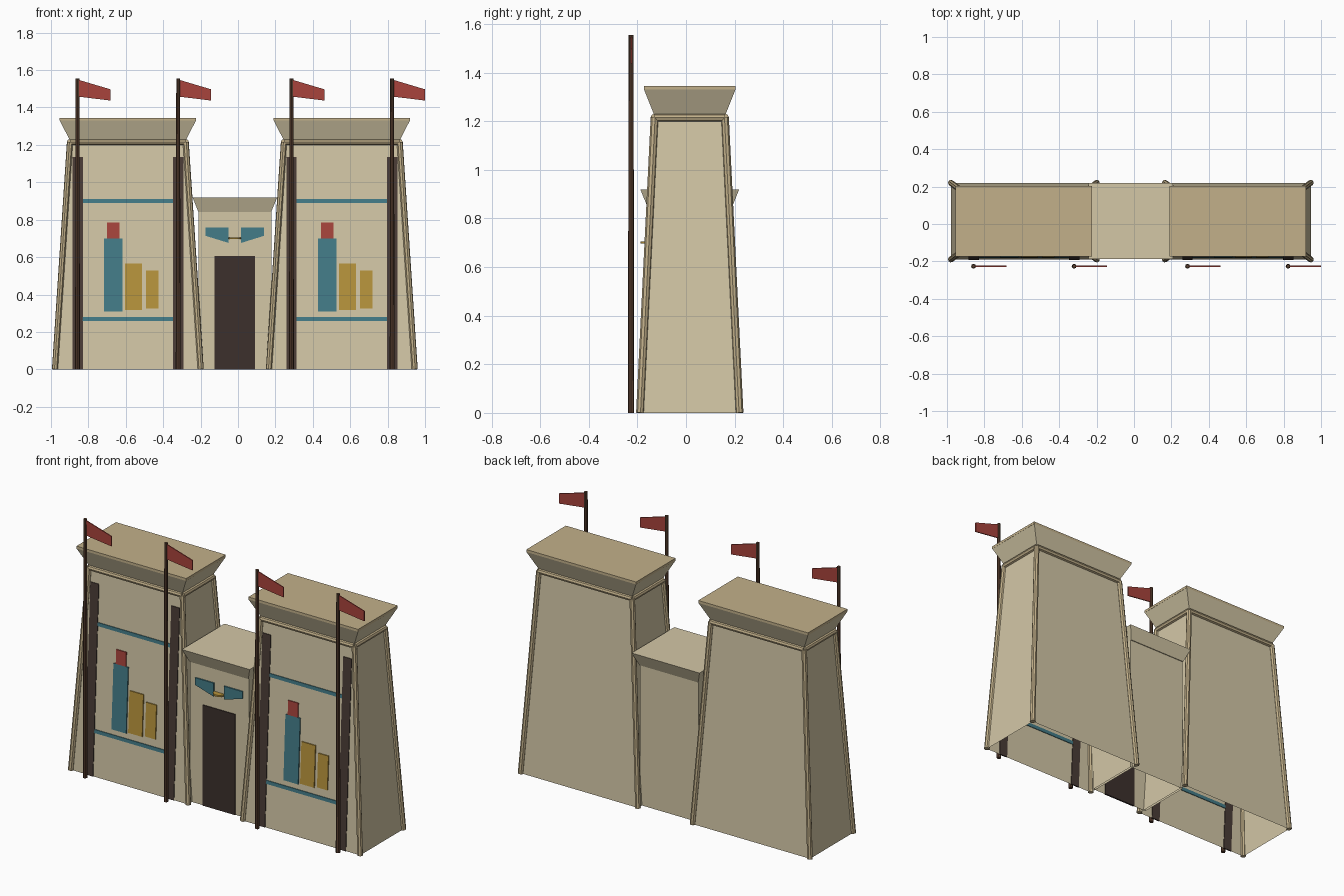
import bpy, bmesh
from mathutils import Vector

if "Cube" in bpy.data.objects:
    bpy.data.objects.remove(bpy.data.objects["Cube"])

CX, CY = -0.017, 0.0155          # centre of the masonry (flags shift the overall box)
TOWER_H = 1.215


def material(name, hexcode):
    def lin(c):
        return c / 12.92 if c <= 0.04045 else ((c + 0.055) / 1.055) ** 2.4
    m = bpy.data.materials.new(name)
    m.diffuse_color = [lin(int(hexcode[i:i + 2], 16) / 255) for i in (0, 2, 4)] + [1]
    m.use_nodes = True
    m.node_tree.nodes["Principled BSDF"].inputs["Base Color"].default_value = m.diffuse_color
    return m


STONE = material("sandstone", "D3C7A6")
TRIM = material("trim_stone", "C2B08A")
DARK = material("dark_recess", "4A3C36")
DOOR = material("door_dark", "3C302C")
WOOD = material("pole_wood", "5A4030")
TEAL = material("teal_paint", "437C88")
GOLD = material("gold_paint", "B8943C")
RED = material("red_paint", "A8443C")


def finish(name, bm, mat):
    bmesh.ops.recalc_face_normals(bm, faces=bm.faces)
    me = bpy.data.meshes.new(name)
    bm.to_mesh(me)
    bm.free()
    me.materials.append(mat)
    ob = bpy.data.objects.new(name, me)
    bpy.context.collection.objects.link(ob)
    return ob


def loft(name, mat, rings, open_bottom=False):
    """Stack of rectangles (z, x0, x1, y0, y1) joined into a solid."""
    bm = bmesh.new()
    loops = [[bm.verts.new(p) for p in ((a, c, z), (b, c, z), (b, d, z), (a, d, z))]
             for z, a, b, c, d in rings]
    for lo, hi in zip(loops, loops[1:]):
        for i in range(4):
            j = (i + 1) % 4
            bm.faces.new((lo[i], lo[j], hi[j], hi[i]))
    bm.faces.new(loops[-1])
    if not open_bottom:
        bm.faces.new(loops[0][::-1])
    return finish(name, bm, mat)


def around(cx, z, hx, hy):
    return (z, cx - hx, cx + hx, CY - hy, CY + hy)


def rod(name, mat, p, q, r0, r1=None, sides=8):
    p, q = Vector(p), Vector(q)
    bm = bmesh.new()
    bmesh.ops.create_cone(bm, cap_ends=True, segments=sides, radius1=r0,
                          radius2=r0 if r1 is None else r1, depth=(q - p).length)
    bm.transform((q - p).to_track_quat('Z', 'Y').to_matrix().to_4x4())
    bmesh.ops.translate(bm, verts=bm.verts, vec=(p + q) / 2)
    return finish(name, bm, mat)


def plate(name, mat, pts, y0, y1):
    """Outline in x, z extruded along y."""
    bm = bmesh.new()
    a = [bm.verts.new((x, y0, z)) for x, z in pts]
    b = [bm.verts.new((x, y1, z)) for x, z in pts]
    bm.faces.new(a)
    bm.faces.new(b[::-1])
    for i in range(len(a)):
        j = (i + 1) % len(a)
        bm.faces.new((a[i], b[i], b[j], a[j]))
    return finish(name, bm, mat)


def half(z):
    """Half width and half depth of the battered tower at height z."""
    t = z / TOWER_H
    return 0.39 - 0.08 * t, 0.205 - 0.06 * t


def panel(name, mat, x0, x1, z0, z1, t=0.004):
    """Thin slab lying on the sloping tower front."""
    rings = []
    for z in (z0, z1):
        y = CY - half(z)[1]
        rings.append((z, x0, x1, y - t, y + 0.004))
    loft(name, mat, rings)


for side, cx in (("left", CX - 0.572), ("right", CX + 0.572)):
    # Battered tower body, open underneath
    loft(side + "_tower", STONE, [around(cx, 0, *half(0)),
                                  around(cx, TOWER_H, *half(TOWER_H))], True)
    # Corner and top roll mouldings
    corners = ((-1, -1), (1, -1), (1, 1), (-1, 1))

    def corner(i, z):
        sx, sy = corners[i % 4]
        hx, hy = half(z)
        return (cx + sx * hx, CY + sy * hy, z)
    for i in range(4):
        rod(f"{side}_corner_roll_{i}", TRIM, corner(i, 0), corner(i, TOWER_H), 0.016)
        rod(f"{side}_top_roll_{i}", TRIM, corner(i, TOWER_H), corner(i + 1, TOWER_H), 0.016)
    # Flared cornice and cap
    loft(side + "_cornice", STONE, [around(cx, 1.225, 0.31, 0.146),
                                    around(cx, 1.33, 0.364, 0.188)])
    loft(side + "_cornice_cap", TRIM, [around(cx, 1.33, 0.365, 0.188),
                                       around(cx, 1.345, 0.365, 0.188)])
    # Flag recesses, poles and pennants
    for k, dx in enumerate((-0.269, 0.269)):
        x = cx + dx
        panel(f"{side}_recess_{k}", DARK, x - 0.028, x + 0.028, 0, 1.135)
        rod(f"{side}_flagpole_{k}", WOOD, (x, -0.226, 0), (x, -0.226, 1.555), 0.013, 0.010)
        plate(f"{side}_pennant_{k}", RED,
              [(x + 0.005, 1.548), (x + 0.176, 1.497), (x + 0.176, 1.437), (x + 0.005, 1.458)],
              -0.229, -0.223)
    # Painted bands and relief figures
    for k, z in enumerate((0.268, 0.899)):
        panel(f"{side}_band_{k}", TEAL, cx - 0.242, cx + 0.242, z - 0.0105, z + 0.0105)
    for n, mat, a, b, z0, z1 in (("large_figure", TEAL, -0.127, -0.029, 0.31, 0.70),
                                 ("figure_crown", RED, -0.112, -0.045, 0.70, 0.785),
                                 ("middle_figure", GOLD, -0.016, 0.077, 0.318, 0.567),
                                 ("small_figure", GOLD, 0.096, 0.165, 0.326, 0.528)):
        panel(f"{side}_{n}", mat, cx + a, cx + b, z0, z1, 0.006)

# Gateway between the towers
loft("gate_body", STONE, [around(CX, 0, 0.195, 0.167), around(CX, 0.85, 0.195, 0.167)], True)
loft("gate_cornice", STONE, [around(CX, 0.842, 0.195, 0.172), around(CX, 0.919, 0.226, 0.203)])
front = CY - 0.167
plate("doorway", DOOR, [(CX - 0.108, 0), (CX + 0.108, 0), (CX + 0.108, 0.605), (CX - 0.108, 0.605)],
      front - 0.005, front + 0.005)

# Winged disc above the door
rod("sun_disc", GOLD, (CX, front, 0.696), (CX, front, 0.706), 0.035, sides=16)
for side, s in (("left", -1), ("right", 1)):
    plate(side + "_wing", TEAL,
          [(CX + s * x, z) for x, z in ((0.034, 0.757), (0.157, 0.757), (0.157, 0.714), (0.034, 0.676))],
          front - 0.008, front + 0.004)
